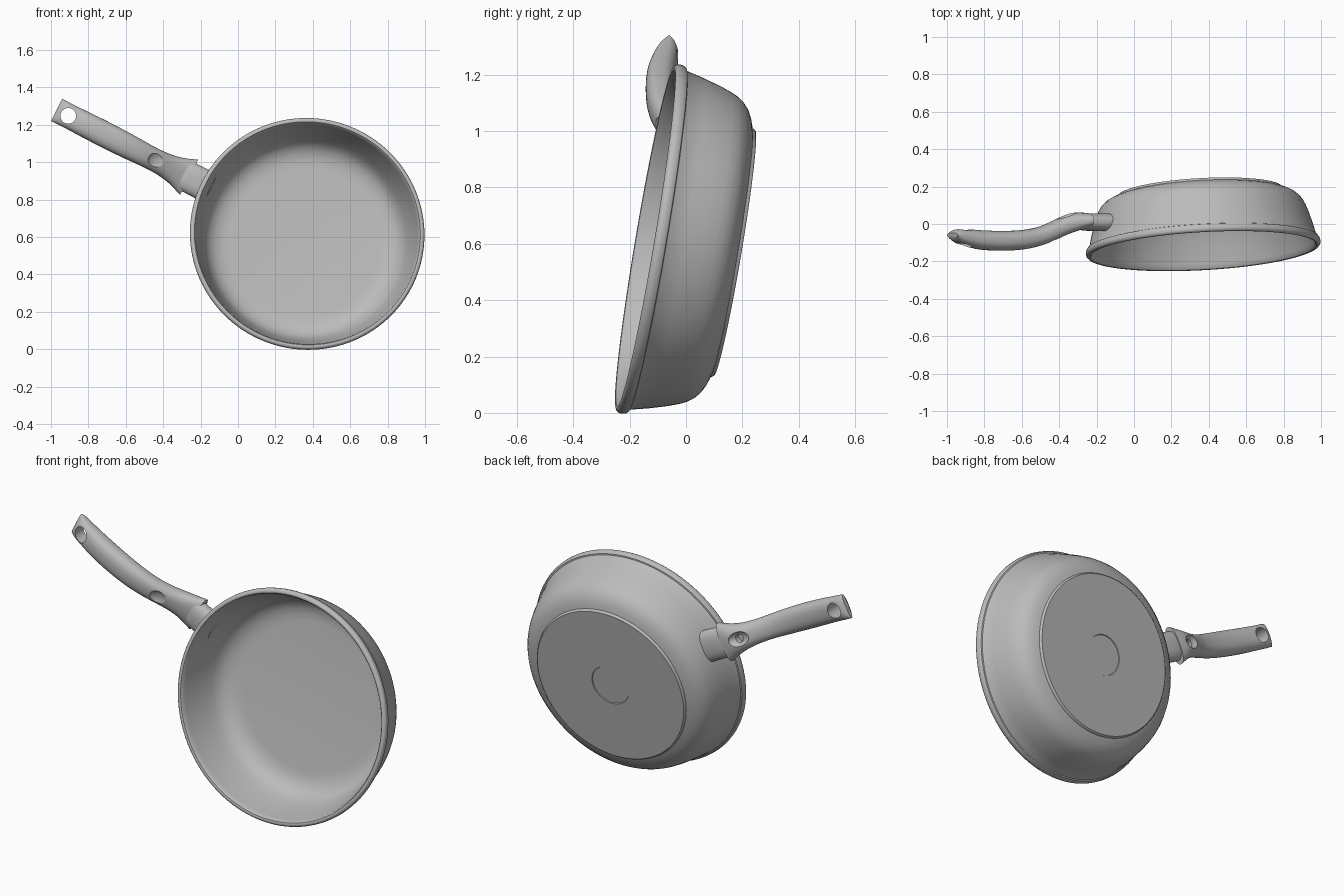
import bpy, bmesh, math
from mathutils import Vector, Matrix

if "Cube" in bpy.data.objects:
    bpy.data.objects.remove(bpy.data.objects["Cube"])

grey = bpy.data.materials.new("grey metal")
grey.diffuse_color = (0.5, 0.5, 0.5, 1)
grey.use_nodes = True
grey.node_tree.nodes["Principled BSDF"].inputs["Base Color"].default_value = grey.diffuse_color


def make(name, bm, matrix=None):
    bmesh.ops.recalc_face_normals(bm, faces=bm.faces)
    me = bpy.data.meshes.new(name)
    bm.to_mesh(me)
    bm.free()
    ob = bpy.data.objects.new(name, me)
    bpy.context.collection.objects.link(ob)
    me.materials.append(grey)
    if matrix:
        ob.matrix_world = matrix
    return ob


def smooth(ob, angle=35):
    bpy.ops.object.select_all(action='DESELECT')
    ob.select_set(True)
    bpy.context.view_layer.objects.active = ob
    bpy.ops.object.shade_smooth_by_angle(angle=math.radians(angle))


def bridge(bm, rings):
    for a, b in zip(rings, rings[1:]):
        n = max(len(a), len(b))
        for i in range(n):
            j = (i + 1) % n
            if len(a) == 1:
                bm.faces.new((a[0], b[i], b[j]))
            elif len(b) == 1:
                bm.faces.new((a[i], b[0], a[j]))
            else:
                bm.faces.new((a[i], b[i], b[j], a[j]))


def lathe(name, profile, matrix, n=128):
    bm = bmesh.new()
    rings = []
    for r, d in profile:
        if r == 0:
            rings.append([bm.verts.new((0, 0, d))])
        else:
            rings.append([bm.verts.new((r * math.cos(2 * math.pi * i / n),
                                        r * math.sin(2 * math.pi * i / n), d)) for i in range(n)])
    bridge(bm, rings)
    return make(name, bm, matrix)


# Tilted pan: local z runs from the rim to the base
axis = Vector((-0.055, 0.9845, -0.166)).normalized()
pan_matrix = Matrix.Translation((0.371, -0.144, 0.62)) @ axis.to_track_quat('Z', 'Y').to_matrix().to_4x4()
pan = lathe("pan_body", [
    (0, .287), (.40, .287), (.435, .284), (.47, .275), (.50, .258), (.522, .236), (.538, .208),
    (.556, .16), (.575, .10), (.594, .03), (.599, .008), (.605, .001), (.613, -.001), (.621, .002),
    (.627, .010), (.628, .020), (.625, .034), (.620, .041), (.613, .043), (.609, .048),
    (.594, .11), (.575, .175), (.560, .217), (.549, .240), (.533, .263), (.510, .283),
    (.485, .296), (.462, .304), (.448, .308), (.445, .317), (.440, .321),
    (.112, .321), (.110, .317), (0, .317)], pan_matrix)
smooth(pan)

# Handle frame: s along the handle, w across it, y for depth
E = Vector((.891, 0, -.454))
W = Vector((.454, 0, .891))
ORIGIN = Vector((-.97, 0, 1.28))


def at(s, w, y):
    return ORIGIN + E * s + W * w + Vector((0, y, 0))


def frame(s, w, y):
    m = Matrix((E, Vector((0, 1, 0)), -W)).transposed().to_4x4()
    return Matrix.Translation(at(s, w, y)) @ m


def loft(name, stations, steps=5, n=40, power=2.4):
    # stations: s, centre y, half width, half depth, smoothly interpolated
    rows = []
    pts = [Vector(p) for p in stations]
    for i in range(len(pts) - 1):
        p1, p2 = pts[i], pts[i + 1]
        m1 = (p2 - pts[i - 1]) / (p2[0] - pts[i - 1][0]) if i else (p2 - p1) / (p2[0] - p1[0])
        p3 = pts[min(i + 2, len(pts) - 1)]
        m2 = (p3 - p1) / (p3[0] - p1[0])
        h = p2[0] - p1[0]
        for k in range(steps):
            t = k / steps
            rows.append((2*t**3 - 3*t*t + 1) * p1 + (t**3 - 2*t*t + t) * h * m1
                        + (3*t*t - 2*t**3) * p2 + (t**3 - t*t) * h * m2)
    rows.append(pts[-1])
    bm = bmesh.new()
    rings = []
    for s, y, hw, hd in rows:
        ring = []
        for i in range(n):
            a = 2 * math.pi * i / n
            c, q = math.cos(a), math.sin(a)
            ring.append(bm.verts.new(at(s, math.copysign(abs(c) ** (2 / power), c) * hw,
                                        y + math.copysign(abs(q) ** (2 / power), q) * hd)))
        rings.append(ring)
    bridge(bm, rings)
    bm.faces.new(rings[0])
    bm.faces.new(rings[-1])
    return make(name, bm)


handle = loft("handle", [
    (0, -.060, .066, .012), (.010, -.061, .066, .026), (.035, -.066, .066, .039),
    (.09, -.075, .066, .047), (.18, -.086, .068, .052), (.30, -.090, .069, .053),
    (.42, -.084, .067, .052), (.52, -.066, .063, .051), (.60, -.038, .062, .052),
    (.67, -.008, .068, .053), (.73, .010, .082, .050), (.795, .020, .106, .040)])


def ball(s, w, y, radii):
    bm = bmesh.new()
    bmesh.ops.create_uvsphere(bm, u_segments=40, v_segments=24, radius=1)
    return make("cutter", bm, frame(s, w, y) @ Matrix.Diagonal((*radii, 1)))


def rod(s, w, y, r, depth):
    bm = bmesh.new()
    bmesh.ops.create_cone(bm, cap_ends=True, segments=40, radius1=r, radius2=r, depth=depth)
    return make("cutter", bm, frame(s, w, y) @ Matrix.Rotation(math.pi / 2, 4, 'X'))


# Hanging hole, thumb dish on the front, screw recess on the back
cutters = [rod(.070, 0, -.07, .042, .4),
           ball(.62, 0, -.125, (.072, .05, .068)),
           ball(.665, 0, .062, (.075, .040, .045)),
           rod(.69, 0, .03, .022, .05)]
for c in cutters:
    c.hide_render = True
    mod = handle.modifiers.new("cut", 'BOOLEAN')
    mod.object = c
    mod.solver = 'EXACT'
    bpy.ops.object.select_all(action='DESELECT')
    handle.select_set(True)
    bpy.context.view_layer.objects.active = handle
    bpy.ops.object.modifier_apply(modifier=mod.name)
    bpy.data.objects.remove(c)
smooth(handle)

# Neck joining the handle to the pan wall
neck = loft("handle_neck", [(.76, .010, .080, .040), (.80, .010, .083, .046), (.925, .009, .085, .048)], steps=2)
smooth(neck)
